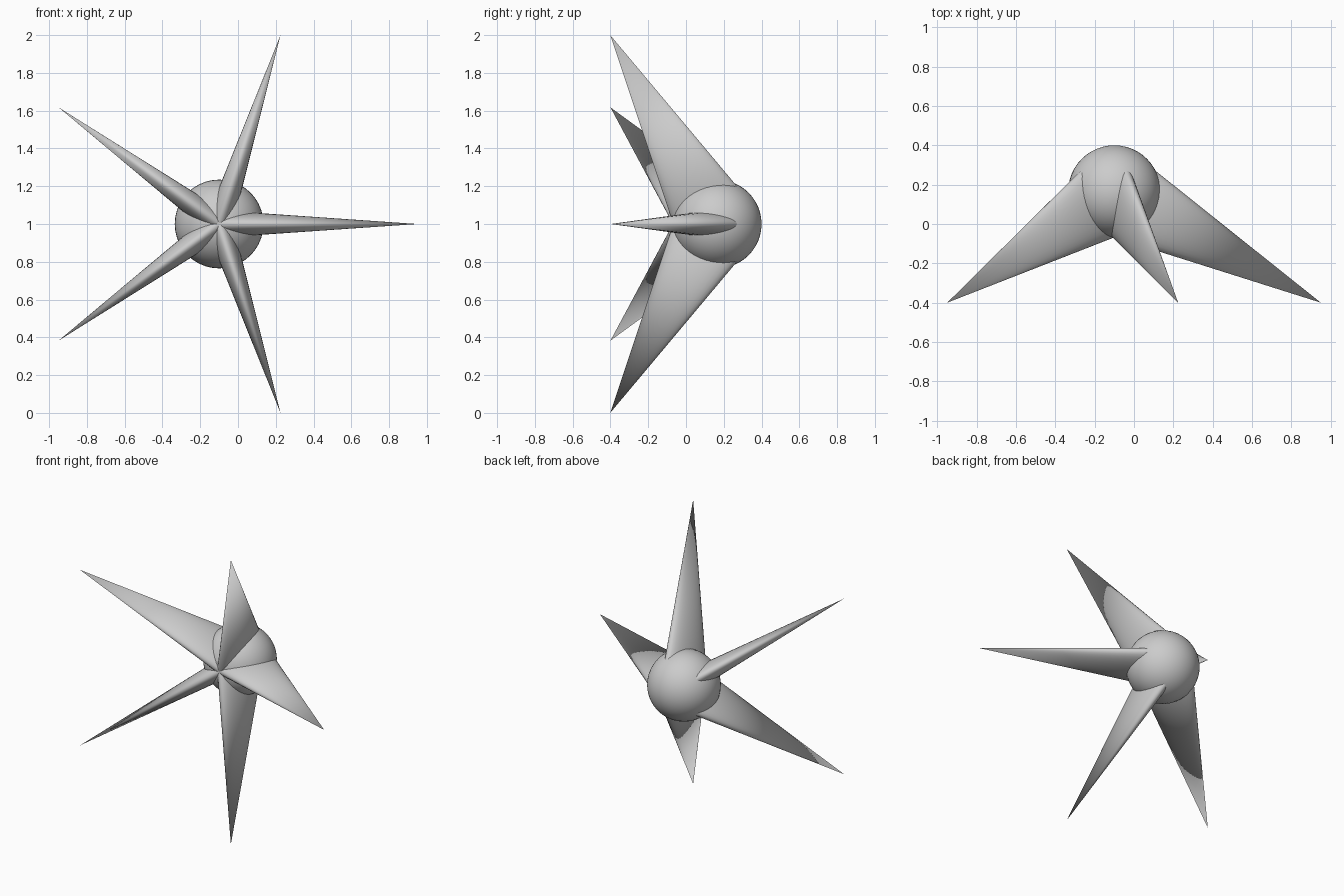
import bpy, bmesh, math
from mathutils import Matrix, Vector

if "Cube" in bpy.data.objects:
    bpy.data.objects.remove(bpy.data.objects["Cube"])

CX, CZ = -0.10, 1.0          # axis of the star (runs along y)
BALL_Y, BALL_R = 0.165, 0.235
REACH = 1.05                 # spike tip distance from the axis


def finish(name, bm):
    bmesh.ops.recalc_face_normals(bm, faces=bm.faces)
    mesh = bpy.data.meshes.new(name)
    bm.to_mesh(mesh)
    bm.free()
    obj = bpy.data.objects.new(name, mesh)
    bpy.context.collection.objects.link(obj)
    bpy.ops.object.select_all(action='DESELECT')
    obj.select_set(True)
    bpy.context.view_layer.objects.active = obj
    bpy.ops.object.shade_smooth_by_angle(angle=math.radians(40))
    return obj


# Central ball, poles along y
bm = bmesh.new()
bmesh.ops.create_uvsphere(bm, u_segments=40, v_segments=24, radius=BALL_R,
                          matrix=Matrix.Translation((CX, BALL_Y, CZ)) @ Matrix.Rotation(math.pi / 2, 4, 'X'))
finish("ball", bm)


# Flattened cone whose oval base is a chord of the ball, swept forward to a tip
def spike(name, angle, sides=32):
    front = Vector((0.0, -0.068, 0))
    back = Vector((0.21, 0.27, 0))
    mid, half = (front + back) / 2, (back - front) / 2
    tip = Vector((REACH, -0.40, 0))
    thick = Vector((0, 0, 0.065))
    bm = bmesh.new()
    base = []
    for i in range(sides):
        a = 2 * math.pi * i / sides
        base.append(bm.verts.new(mid + half * math.cos(a) + thick * math.sin(a)))
    apex = bm.verts.new(tip)
    bm.faces.new(base)
    for i in range(sides):
        bm.faces.new((base[i], base[(i + 1) % sides], apex))
    turn = Matrix.Translation((CX, 0, CZ)) @ Matrix.Rotation(-angle, 4, 'Y')
    bmesh.ops.transform(bm, matrix=turn, verts=bm.verts)
    return finish(name, bm)


# Five spikes around the axis
for k in range(5):
    spike(f"spike_{k + 1}", 2 * math.pi * k / 5)
